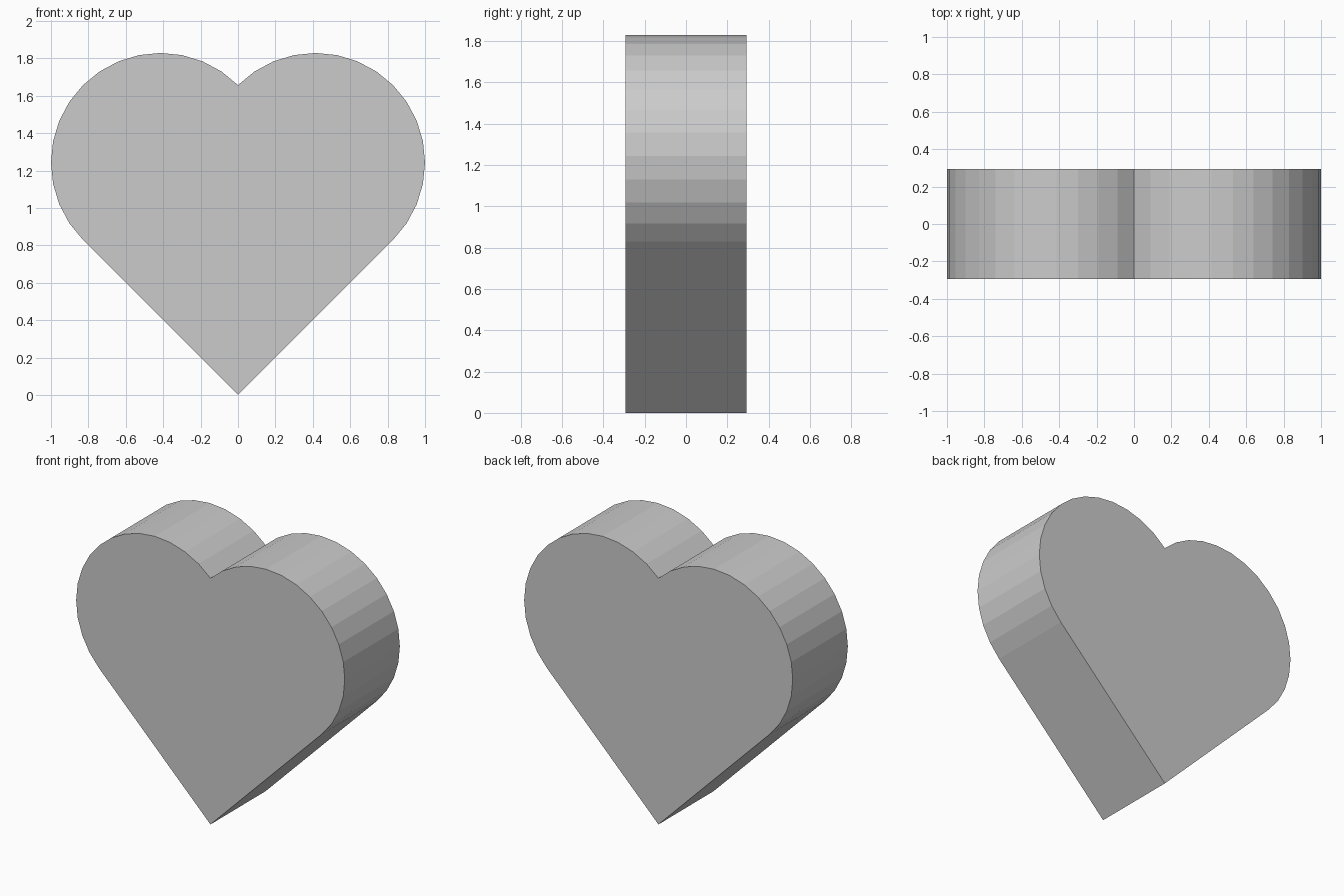
import bpy, bmesh
from math import sin, cos, radians, sqrt

if "Cube" in bpy.data.objects:
    bpy.data.objects.remove(bpy.data.objects["Cube"])

# Heart profile: a square standing on its corner with a half circle on each upper side
half = 1 / (0.5 + 1 / sqrt(2))      # half diagonal of the square
radius = half / sqrt(2)
depth = radius / 2                  # half thickness
segments = 16

right = []
for i in range(segments + 1):
    a = radians(-45 + 180 * i / segments)
    right.append((half / 2 + radius * cos(a), 1.5 * half + radius * sin(a)))
right[-1] = (0.0, 2 * half)         # notch on the centre line
left = [(-x, z) for x, z in reversed(right[:-1])]
profile = [(0.0, 0.0)] + right + left

# Extrude the profile from front to back
bm = bmesh.new()
face = bm.faces.new([bm.verts.new((x, -depth, z)) for x, z in profile])
result = bmesh.ops.extrude_face_region(bm, geom=[face], use_keep_orig=True)
moved = [g for g in result["geom"] if isinstance(g, bmesh.types.BMVert)]
bmesh.ops.translate(bm, verts=moved, vec=(0, 2 * depth, 0))
bmesh.ops.recalc_face_normals(bm, faces=bm.faces[:])

mesh = bpy.data.meshes.new("heart")
bm.to_mesh(mesh)
bm.free()
bpy.context.collection.objects.link(bpy.data.objects.new("heart", mesh))
